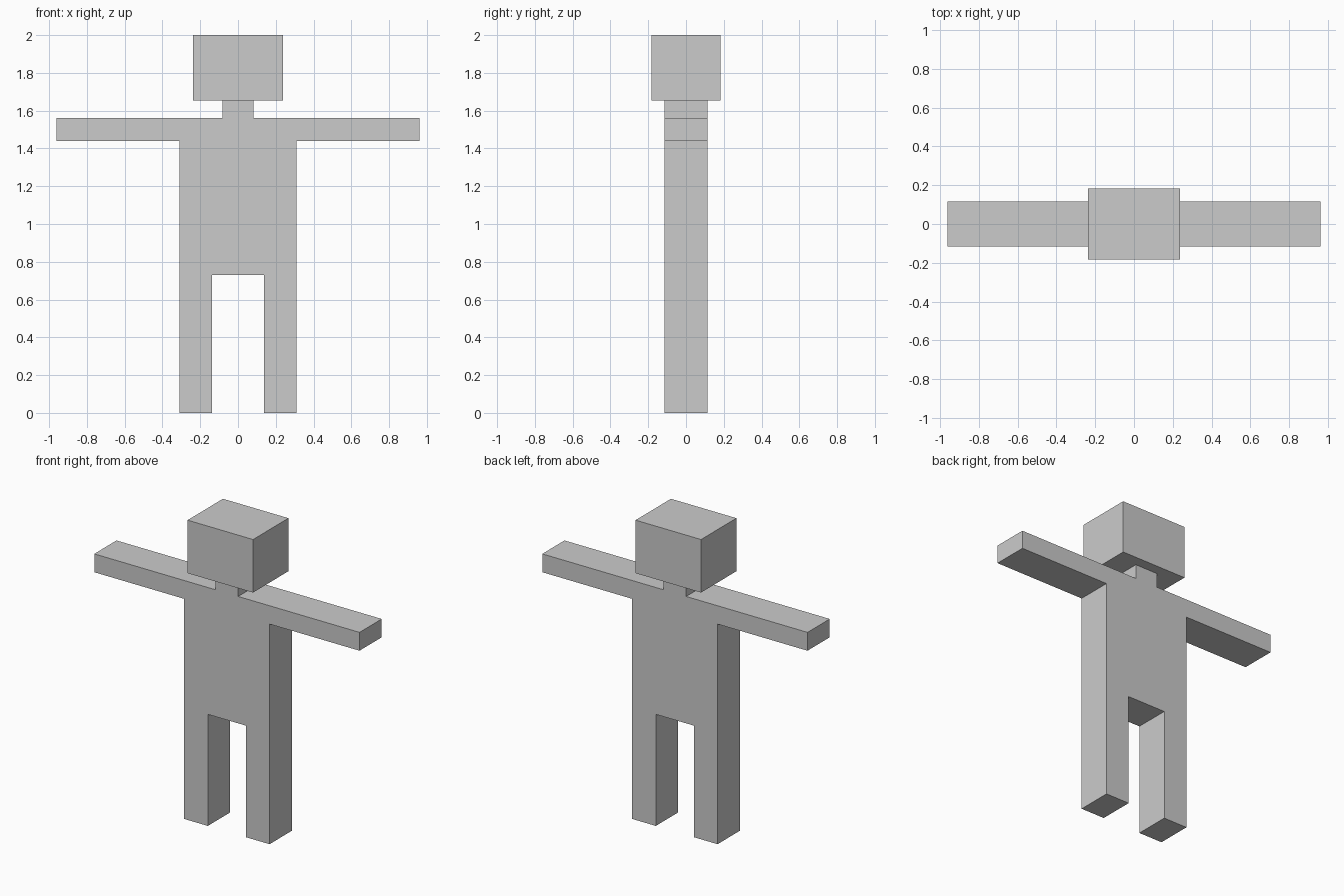
import bpy
import bmesh

if "Cube" in bpy.data.objects:
    bpy.data.objects.remove(bpy.data.objects["Cube"])

BODY_DEPTH = 0.23


def finish(name, bm):
    bmesh.ops.recalc_face_normals(bm, faces=bm.faces)
    mesh = bpy.data.meshes.new(name)
    bm.to_mesh(mesh)
    bm.free()
    obj = bpy.data.objects.new(name, mesh)
    bpy.context.collection.objects.link(obj)
    return obj


# Body: right half of the outline (x, z), mirrored and extruded front to back
half = [(0.138, 0.73), (0.138, 0), (0.309, 0), (0.309, 1.44),
        (0.96, 1.44), (0.96, 1.56), (0.082, 1.56), (0.082, 1.653)]
outline = half + [(-x, z) for x, z in reversed(half)]
bm = bmesh.new()
front = bm.faces.new([bm.verts.new((x, -BODY_DEPTH / 2, z)) for x, z in outline])
extruded = bmesh.ops.extrude_face_region(bm, geom=[front], use_keep_orig=True)
back = [v for v in extruded["geom"] if isinstance(v, bmesh.types.BMVert)]
bmesh.ops.translate(bm, verts=back, vec=(0, BODY_DEPTH, 0))
finish("body", bm)

# Head: box resting on the neck
bm = bmesh.new()
bmesh.ops.create_cube(bm, size=1)
bmesh.ops.scale(bm, verts=bm.verts, vec=(0.474, 0.366, 0.347))
bmesh.ops.translate(bm, verts=bm.verts, vec=(0, 0, 1.8265))
finish("head", bm)
